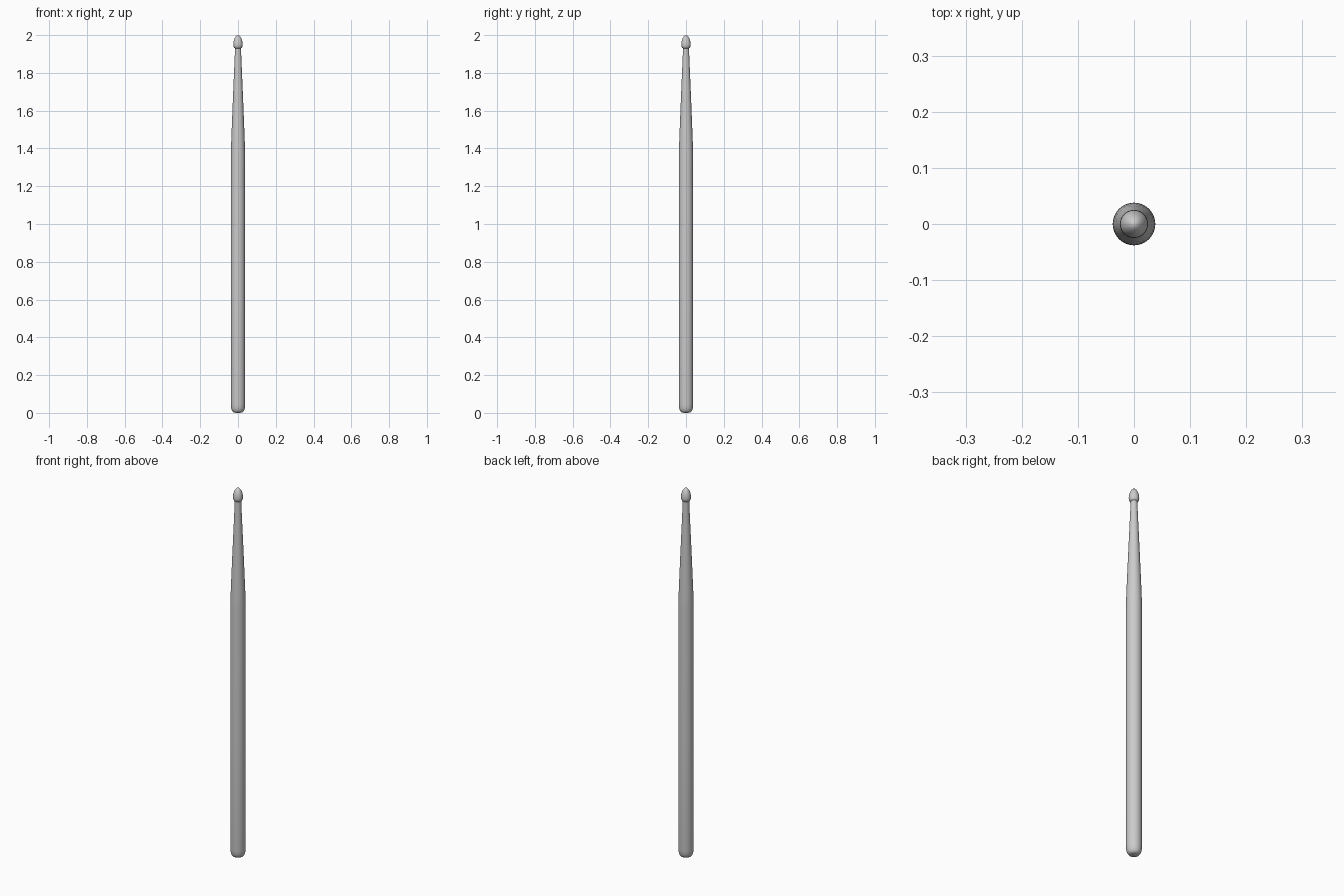
import bpy, bmesh, math

if "Cube" in bpy.data.objects:
    bpy.data.objects.remove(bpy.data.objects["Cube"])

SIDES = 48

def lathe(name, profile):
    """Spin a (radius, height) profile round the z axis."""
    bm = bmesh.new()
    verts = [bm.verts.new((r, 0, z)) for r, z in profile]
    edges = [bm.edges.new(p) for p in zip(verts, verts[1:])]
    bmesh.ops.spin(bm, geom=verts + edges, cent=(0, 0, 0), axis=(0, 0, 1),
                   angle=math.tau, steps=SIDES, use_merge=True)
    bmesh.ops.remove_doubles(bm, verts=bm.verts, dist=1e-5)
    bmesh.ops.recalc_face_normals(bm, faces=bm.faces)
    mesh = bpy.data.meshes.new(name)
    bm.to_mesh(mesh)
    bm.free()
    obj = bpy.data.objects.new(name, mesh)
    bpy.context.collection.objects.link(obj)
    bpy.context.view_layer.objects.active = obj
    obj.select_set(True)
    bpy.ops.object.shade_smooth_by_angle(angle=math.radians(40))
    obj.select_set(False)
    return obj

# Rounded butt, straight grip, tapered shoulder, neck and acorn tip
butt = [(0, 0), (0.018, 0.001), (0.026, 0.004), (0.032, 0.012),
        (0.036, 0.025), (0.038, 0.045)]
shaft = [(0.038, 0.7), (0.038, 1.34), (0.0373, 1.39), (0.035, 1.46),
         (0.0283, 1.63), (0.0215, 1.79), (0.0165, 1.91), (0.016, 1.93)]
tip = [(0.020, 1.932), (0.0235, 1.939), (0.025, 1.949), (0.0243, 1.960),
       (0.0215, 1.973), (0.017, 1.985), (0.011, 1.994), (0.005, 1.999), (0, 2.0)]
lathe("drumstick", butt + shaft + tip)
